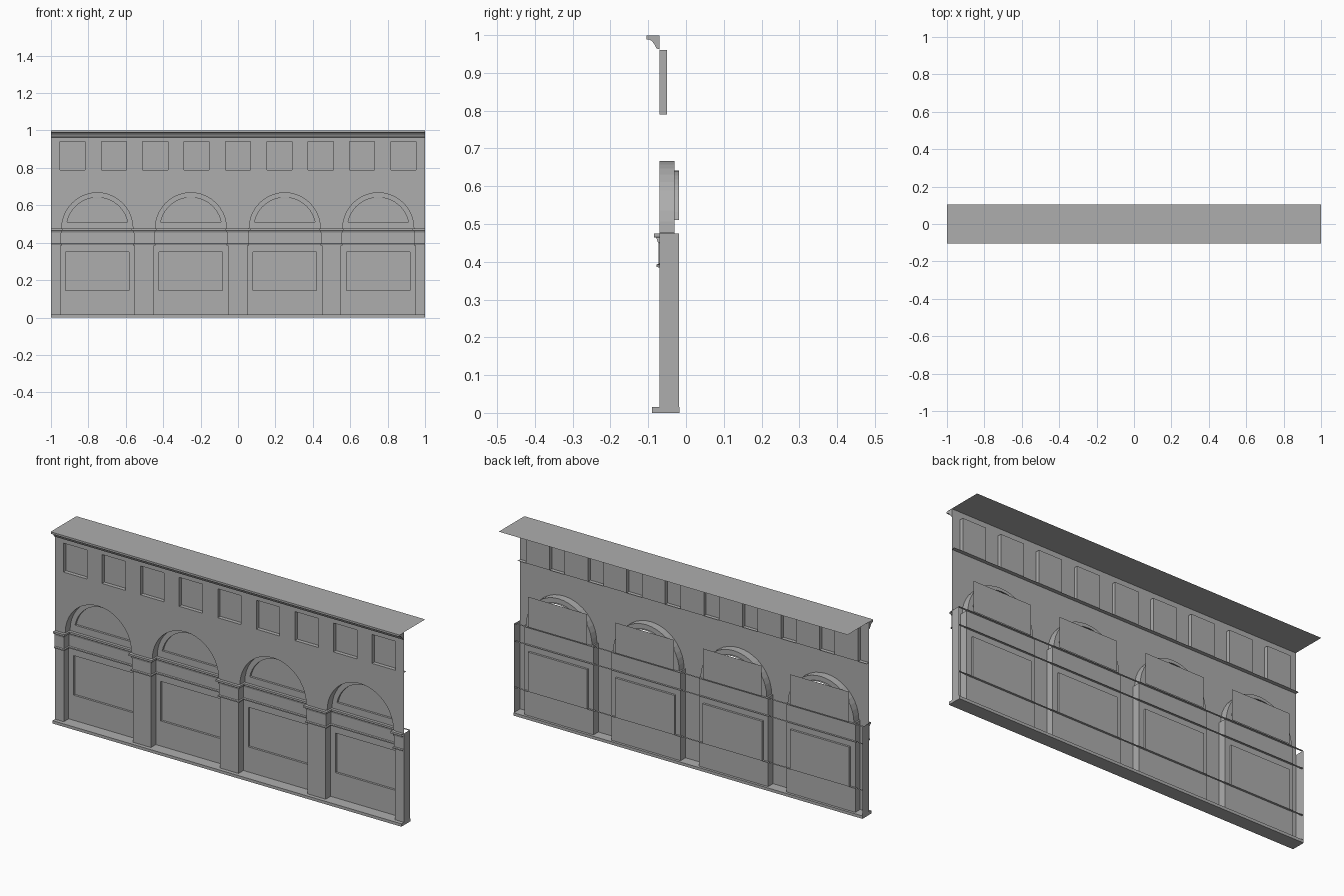
import bpy, bmesh, math
from mathutils import Vector

if "Cube" in bpy.data.objects:
    bpy.data.objects.remove(bpy.data.objects["Cube"])

stone = bpy.data.materials.new("grey_stone")
stone.use_nodes = True
GREY = (0.42, 0.42, 0.42, 1)
stone.diffuse_color = GREY
stone.node_tree.nodes["Principled BSDF"].inputs["Base Color"].default_value = GREY

FRONT, RECESS, PANE = -0.07, -0.03, -0.019
BAYS = [-0.752, -0.252, 0.25, 0.75]
WINDOWS = [(i - 4) * 0.2212 for i in range(9)]
HALF, SPRING, FLOOR = 0.198, 0.477, 0.015


def finish(name, bm):
    mesh = bpy.data.meshes.new(name)
    bm.to_mesh(mesh)
    bm.free()
    mesh.materials.append(stone)
    obj = bpy.data.objects.new(name, mesh)
    bpy.context.collection.objects.link(obj)
    return obj


def rect(x0, x1, z0, z1):
    return [(x0, z0), (x1, z0), (x1, z1), (x0, z1)]


def arch(cx, radius, z0, side, steps=20):
    """Round-headed outline; the legs drop from the springing line to z0."""
    start = math.asin(max(0, z0 - SPRING) / radius)
    pts = []
    if z0 < SPRING:
        pts = [(cx - side, z0), (cx + side, z0), (cx + side, SPRING)]
    for i in range(steps + 1):
        a = start + (math.pi - 2 * start) * i / steps
        pts.append((cx + radius * math.cos(a), SPRING + radius * math.sin(a)))
    if z0 < SPRING:
        pts.append((cx - side, SPRING))
    return pts


def sheet(name, y, loops):
    """Flat upright sheet; the first loop is the outline, the rest are holes."""
    bm = bmesh.new()
    edges = []
    for loop in loops:
        vs = [bm.verts.new((x, y, z)) for x, z in loop]
        edges += [bm.edges.new((a, b)) for a, b in zip(vs, vs[1:] + vs[:1])]
    bmesh.ops.triangle_fill(bm, edges=edges, use_beauty=True, normal=Vector((0, -1, 0)))
    bmesh.ops.dissolve_limit(bm, angle_limit=0.01, verts=bm.verts, edges=bm.edges)
    return finish(name, bm)


def reveal(name, y0, y1, loop):
    """Thin side walls of an opening, running from depth y0 to y1."""
    bm = bmesh.new()
    a = [bm.verts.new((x, y0, z)) for x, z in loop]
    b = [bm.verts.new((x, y1, z)) for x, z in loop]
    for i in range(len(loop)):
        j = (i + 1) % len(loop)
        bm.faces.new((a[i], b[i], b[j], a[j]))
    return finish(name, bm)


def quad(name, corners):
    bm = bmesh.new()
    bm.faces.new([bm.verts.new(c) for c in corners])
    return finish(name, bm)


def ledge(name, z, y0, y1):
    return quad(name, [(-1, y0, z), (1, y0, z), (1, y1, z), (-1, y1, z)])


def prism(name, profile):
    """Straight bar along x with a closed (y, z) profile."""
    bm = bmesh.new()
    a = [bm.verts.new((-1, y, z)) for y, z in profile]
    b = [bm.verts.new((1, y, z)) for y, z in profile]
    bm.faces.new(a)
    bm.faces.new(b[::-1])
    for i in range(len(a)):
        j = (i + 1) % len(a)
        bm.faces.new((a[i], b[i], b[j], a[j]))
    bmesh.ops.recalc_face_normals(bm, faces=bm.faces)
    return finish(name, bm)


def moulding(name, profile):
    """Sweep an (offset, z) profile along the piers and into each recess."""
    bm = bmesh.new()
    rows = []
    for d, z in profile:
        path = [(-1, FRONT - d)]
        for cx in BAYS:
            l, r = cx - HALF + d, cx + HALF - d
            path += [(l, FRONT - d), (l, RECESS - d), (r, RECESS - d), (r, FRONT - d)]
        path.append((1, FRONT - d))
        rows.append([bm.verts.new((x, y, z)) for x, y in path])
    for low, high in zip(rows, rows[1:]):
        for i in range(len(low) - 1):
            bm.faces.new((low[i], low[i + 1], high[i + 1], high[i]))
    return finish(name, bm)


# Front wall with arched openings and the upper row of windows
openings = [arch(c, 0.19, FLOOR, HALF) for c in BAYS]
window_holes = [rect(c - 0.067, c + 0.067, 0.79, 0.94) for c in WINDOWS]
sheet("front_wall", FRONT, [rect(-1, 1, 0.005, 0.965)] + openings + window_holes)

# Arched bays: recess, lunette and lower panel
for n, (c, outline) in enumerate(zip(BAYS, openings), 1):
    lunette = arch(c, 0.165, 0.51, 0)
    panel = rect(c - 0.17, c + 0.17, 0.145, 0.35)
    reveal(f"arch_reveal_{n}", FRONT, RECESS, outline)
    sheet(f"recess_wall_{n}", RECESS, [outline, lunette, panel])
    reveal(f"lunette_reveal_{n}", RECESS, PANE, lunette)
    reveal(f"panel_reveal_{n}", RECESS, PANE, panel)
    sheet(f"lunette_pane_{n}", PANE, [rect(c - 0.168, c + 0.168, 0.48, 0.637)])
    sheet(f"lower_panel_{n}", PANE, [panel])

# Small square windows
for n, c in enumerate(WINDOWS, 1):
    box = rect(c - 0.067, c + 0.067, 0.79, 0.96)
    reveal(f"window_reveal_{n}", FRONT, -0.05, box)
    sheet(f"window_pane_{n}", -0.05, [box])

# Long sills behind the wall
ledge("window_sill", 0.79, FRONT, -0.05)
ledge("panel_sill", 0.145, RECESS, PANE)
ledge("panel_head", 0.385, RECESS, PANE)
ledge("lunette_sill", 0.476, RECESS, PANE)

# Closed ends of the lower wall
for name, x in (("left_end", 1), ("right_end", -1)):
    quad(name, [(x, FRONT, 0.01), (x, PANE, 0.01), (x, PANE, 0.475), (x, FRONT, 0.475)])

# Mouldings at the arch springing
moulding("upper_moulding", [(0, 0.45), (0.005, 0.452), (0.007, 0.46), (0.01, 0.464),
                            (0.015, 0.465), (0.015, 0.475), (0, 0.475)])
moulding("frieze", [(0, 0.395), (0.003, 0.395), (0.003, 0.452)])
moulding("lower_moulding", [(0, 0.385), (0.008, 0.386), (0.008, 0.392), (0, 0.396)])

# Plinth, cornice and roof
prism("plinth", [(-0.09, 0), (-0.017, 0), (-0.017, FLOOR), (-0.09, FLOOR)])
prism("cornice", [(-0.07, 0.962), (-0.078, 0.965), (-0.083, 0.975), (-0.09, 0.984),
                  (-0.097, 0.988), (-0.105, 0.989), (-0.105, 0.999), (-0.07, 0.999)])
ledge("roof", 1.0, -0.105, 0.105)
